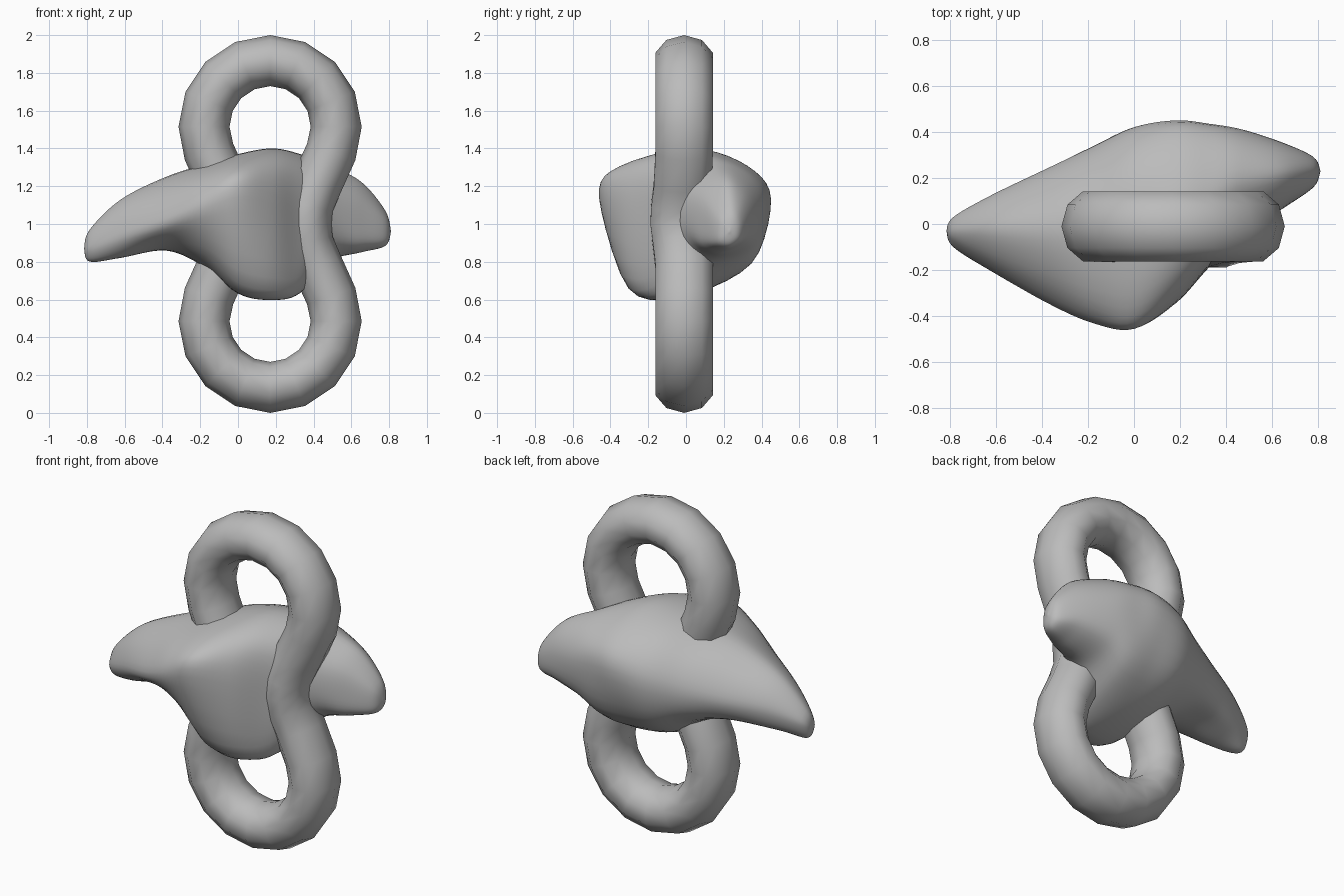
import bpy, bmesh, math
from mathutils import Vector

cube = bpy.data.objects.get("Cube")
if cube:
    bpy.data.objects.remove(cube)

grey = bpy.data.materials.new("plain_grey")
grey.use_nodes = True
colour = (0.5, 0.5, 0.5, 1)
grey.diffuse_color = colour
grey.node_tree.nodes["Principled BSDF"].inputs["Base Color"].default_value = colour


def make_object(name, rings, poles, angle):
    """Skin a row of closed rings; poles close the ends, otherwise the row loops."""
    bm = bmesh.new()
    rows = [[bm.verts.new(p) for p in ring] for ring in rings]
    pairs = list(zip(rows, rows[1:]))
    if not poles:
        pairs.append((rows[-1], rows[0]))
    n = len(rows[0])
    for a, b in pairs:
        for i in range(n):
            j = (i + 1) % n
            bm.faces.new((a[i], a[j], b[j], b[i]))
    if poles:
        for pole, row in zip(poles, (rows[0], rows[-1])):
            v = bm.verts.new(pole)
            for i in range(n):
                bm.faces.new((row[i], row[(i + 1) % n], v))
    bmesh.ops.recalc_face_normals(bm, faces=bm.faces)
    mesh = bpy.data.meshes.new(name)
    bm.to_mesh(mesh)
    bm.free()
    obj = bpy.data.objects.new(name, mesh)
    bpy.context.collection.objects.link(obj)
    mesh.materials.append(grey)
    bpy.ops.object.select_all(action='DESELECT')
    obj.select_set(True)
    bpy.context.view_layer.objects.active = obj
    bpy.ops.object.shade_smooth_by_angle(angle=math.radians(angle))


def spline(points, steps, closed):
    """Smooth curve through the points."""
    n = len(points)
    out = []
    for i in range(n if closed else n - 1):
        ids = range(i - 1, i + 3)
        p0, p1, p2, p3 = [points[k % n if closed else min(max(k, 0), n - 1)] for k in ids]
        for s in range(steps):
            t = s / steps
            out.append(0.5 * (2 * p1 + (p2 - p0) * t + (2 * p0 - 5 * p1 + 4 * p2 - p3) * t * t
                              + (3 * p1 - p0 - 3 * p2 + p3) * t ** 3))
    if not closed:
        out.append(points[-1])
    return out


# Figure-eight tube: one quarter of the centre line, mirrored twice
arc = [math.radians(22.5 * k) for k in range(6)]
quarter = [(0.35 * math.sin(a), 1.515 + 0.35 * math.cos(a)) for a in arc]
quarter += [(0.25, 1.22), (0.20, 1.10), (0.19, 1.0)]
side = quarter + [(x, 2 - z) for x, z in quarter[-2::-1]]
path = [Vector((x, 0, z)) for x, z in side + [(-x, z) for x, z in side[-2:0:-1]]]
rings = []
for i, p in enumerate(path):
    tangent = (path[(i + 1) % len(path)] - path[i - 1]).normalized()
    across = Vector((tangent.z, 0, -tangent.x))
    # The waist leans slightly forward
    lean = 0.03 * max(0, 1 - abs(p.z - 1.03) / 0.25)
    centre = p + Vector((0.17, -0.01 - lean, 0))
    ring = []
    for k in range(10):
        a = math.radians(36 * k)
        ring.append(centre + across * 0.135 * math.cos(a) + Vector((0, 0.16 * math.sin(a), 0)))
    rings.append(ring)
make_object("figure_eight_tube", rings, None, 50)

# Smooth lump: (y, z) cross-sections by x, ordered
# front, upper front, top, upper back, back, lower back, bottom, lower front
right_sections = {
    -0.785: [(-.10, .87), (-.07, .945), (-.03, .97), (.01, .95), (.03, .91), (.015, .85), (-.02, .805), (-.07, .81)],
    -0.62: [(-.205, .93), (-.15, 1.06), (-.03, 1.13), (.07, 1.08), (.125, .98), (.09, .87), (-.01, .825), (-.13, .835)],
    -0.38: [(-.34, 1.0), (-.25, 1.16), (-.03, 1.25), (.15, 1.17), (.24, 1.02), (.18, .89), (.03, .86), (-.16, .88)],
    -0.18: [(-.43, 1.08), (-.33, 1.24), (-.02, 1.315), (.22, 1.235), (.335, 1.06), (.27, .87), (0, .775), (-.27, .84)],
}
left_sections = {
    0.0: [(-.455, 1.14), (-.36, 1.30), (.0, 1.37), (.28, 1.295), (.42, 1.10), (.33, .81), (0, .65), (-.31, .69)],
    0.18: [(-.345, 1.1), (-.25, 1.32), (.04, 1.40), (.32, 1.31), (.45, 1.13), (.34, .79), (0, .62), (-.28, .65)],
    0.33: [(-.18, 1.0), (-.13, 1.28), (.10, 1.37), (.34, 1.285), (.435, 1.12), (.35, .80), (0, .65), (-.16, .68)],
    0.47: [(-.05, 1.03), (-.01, 1.21), (.17, 1.315), (.335, 1.25), (.41, 1.10), (.36, .88), (.15, .80), (.0, .87)],
    0.65: [(.07, 1.0), (.10, 1.14), (.21, 1.225), (.305, 1.17), (.35, 1.06), (.33, .92), (.20, .85), (.09, .89)],
    0.78: [(.16, .95), (.175, 1.03), (.23, 1.07), (.27, 1.05), (.29, .99), (.28, .92), (.23, .885), (.175, .90)],
}
sections = {**right_sections, **left_sections}
loops = [spline([Vector((x, y, z)) for y, z in pts], 5, True) for x, pts in sections.items()]
tips = [Vector((-0.815, -0.03, 0.87)), Vector((0.81, 0.23, 0.96))]
# Run smooth lines lengthwise from tip to tip
lines = [spline([tips[0], *line, tips[1]], 6, False) for line in zip(*loops)]
rows = list(zip(*lines))
make_object("smooth_lump", rows[1:-1], tips, 60)
